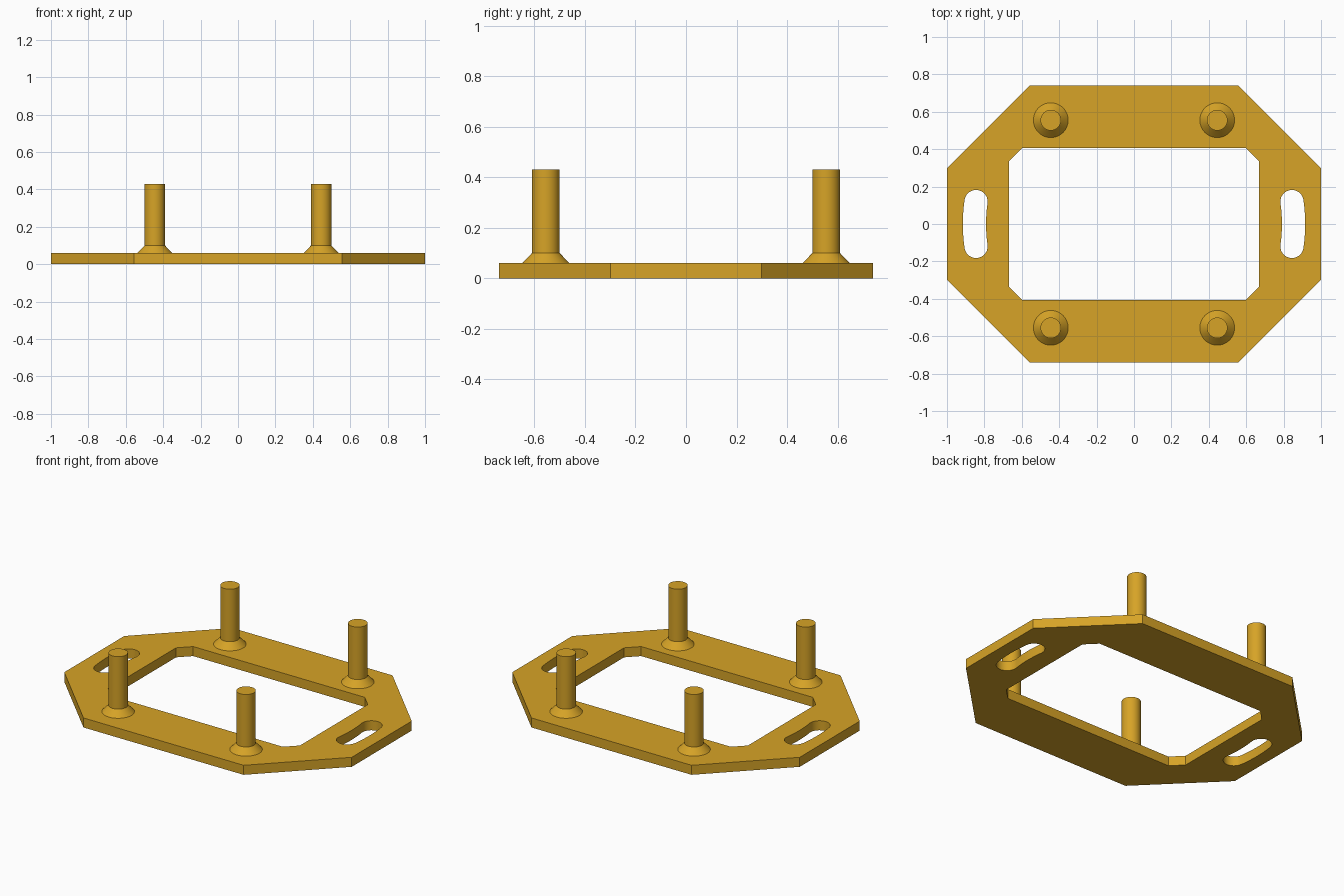
import bpy, bmesh, math

if "Cube" in bpy.data.objects:
    bpy.data.objects.remove(bpy.data.objects["Cube"])

T = 0.06  # plate thickness

gold = bpy.data.materials.new("golden_yellow")
gold.diffuse_color = (0.68, 0.37, 0.02, 1)
gold.use_nodes = True
gold.node_tree.nodes["Principled BSDF"].inputs["Base Color"].default_value = gold.diffuse_color


def finish(name, bm):
    bmesh.ops.recalc_face_normals(bm, faces=bm.faces[:])
    me = bpy.data.meshes.new(name)
    bm.to_mesh(me)
    bm.free()
    me.materials.append(gold)
    ob = bpy.data.objects.new(name, me)
    bpy.context.collection.objects.link(ob)
    bpy.ops.object.select_all(action='DESELECT')
    bpy.context.view_layer.objects.active = ob
    ob.select_set(True)
    bpy.ops.object.shade_smooth_by_angle(angle=math.radians(30))
    return ob


def chamfered(x, y, cx, cy):
    """Rectangle with half sizes x, y whose corners are cut at cx, cy."""
    return [(x, -cy), (x, cy), (cx, y), (-cx, y),
            (-x, cy), (-x, -cy), (-cx, -y), (cx, -y)]


def curved_slot(side, radius=0.853, half_w=0.062, sweep=math.radians(8.1), n=12):
    """Slot following an arc about the plate centre, with round ends."""
    pts = []
    for i in range(n + 1):
        a = -sweep + 2 * sweep * i / n
        pts.append(((radius + half_w) * math.cos(a), (radius + half_w) * math.sin(a)))
    for end in (1, -1):
        cx, cy = radius * math.cos(sweep), end * radius * math.sin(sweep)
        start = sweep if end == 1 else math.pi - sweep
        for i in range(1, n):
            a = start + math.pi * i / n
            pts.append((cx + half_w * math.cos(a), cy + half_w * math.sin(a)))
        if end == 1:
            for i in range(n + 1):
                a = sweep - 2 * sweep * i / n
                pts.append(((radius - half_w) * math.cos(a), (radius - half_w) * math.sin(a)))
    return [(side * x, y) for x, y in pts]


# Base plate: octagonal outline, central window and two curved slots
bm = bmesh.new()
for loop in (chamfered(1.0, 0.74, 0.557, 0.298),
             chamfered(0.667, 0.407, 0.597, 0.337),
             curved_slot(1), curved_slot(-1)):
    vs = [bm.verts.new((x, y, 0)) for x, y in loop]
    for i, v in enumerate(vs):
        bm.edges.new((v, vs[(i + 1) % len(vs)]))
bmesh.ops.triangle_fill(bm, use_beauty=True, edges=bm.edges[:], normal=(0, 0, 1))
bmesh.ops.dissolve_degenerate(bm, dist=1e-5, edges=bm.edges[:])
ext = bmesh.ops.extrude_face_region(bm, geom=bm.faces[:], use_keep_orig=True)
top = [g for g in ext["geom"] if isinstance(g, bmesh.types.BMVert)]
bmesh.ops.translate(bm, verts=top, vec=(0, 0, T))
finish("base_plate", bm)


# Posts: flared foot and round shaft, one at each corner
profile = [(0, T), (0.093, T), (0.055, 0.10), (0.055, 0.43), (0, 0.43)]
for ysign, depth in ((-1, "front"), (1, "back")):
    for xsign, side in ((-1, "left"), (1, "right")):
        bm = bmesh.new()
        vs = [bm.verts.new((r, 0, z)) for r, z in profile]
        es = [bm.edges.new(p) for p in zip(vs, vs[1:])]
        bmesh.ops.spin(bm, geom=vs + es, cent=(0, 0, 0), axis=(0, 0, 1),
                       angle=2 * math.pi, steps=48)
        bmesh.ops.remove_doubles(bm, verts=bm.verts[:], dist=1e-4)
        post = finish(f"post_{depth}_{side}", bm)
        post.location = (xsign * 0.445, ysign * 0.555, 0)
